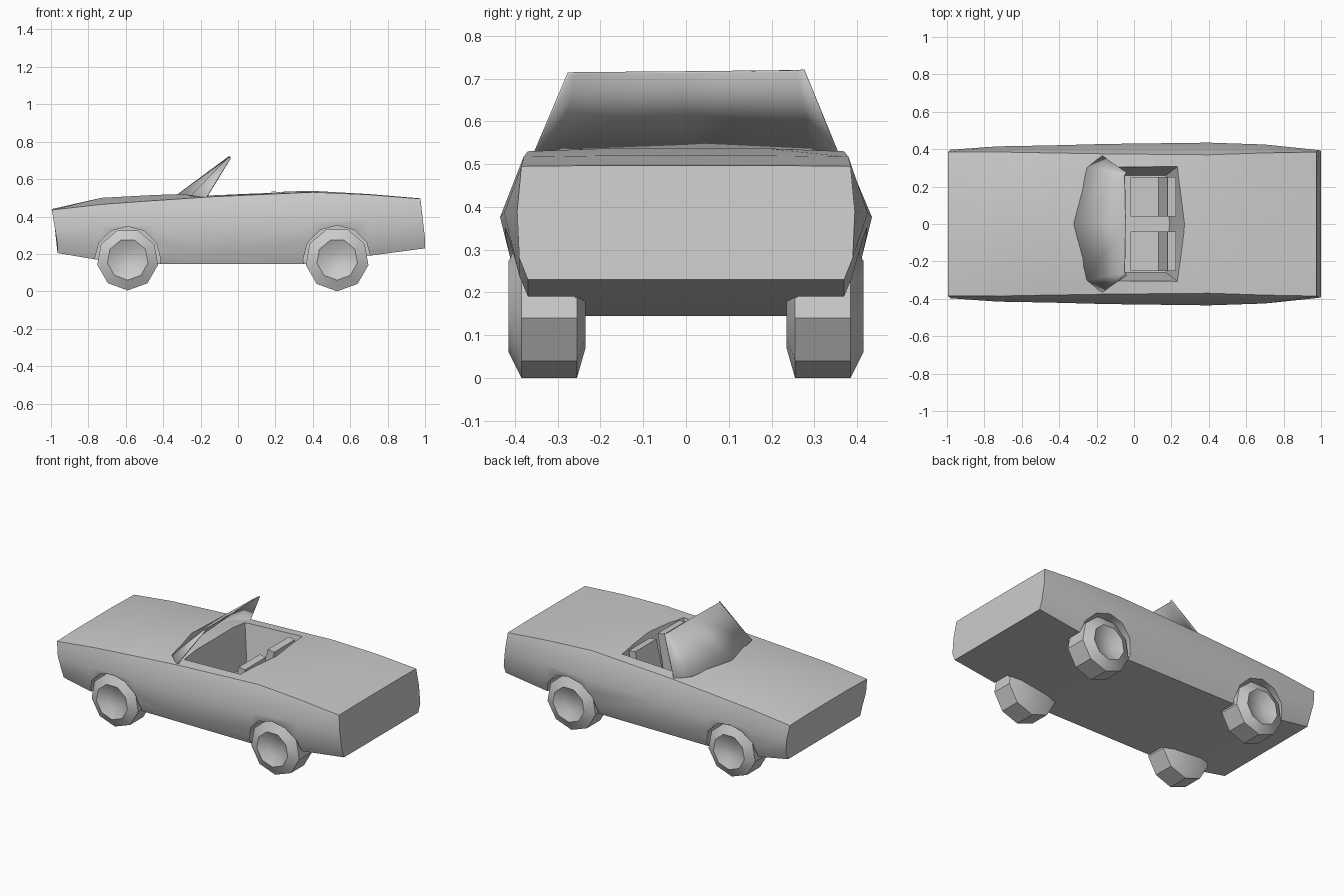
import bpy, bmesh, math
from mathutils import Matrix

if "Cube" in bpy.data.objects:
    bpy.data.objects.remove(bpy.data.objects["Cube"])


def make_object(name, bm, angle=35):
    bmesh.ops.recalc_face_normals(bm, faces=bm.faces)
    mesh = bpy.data.meshes.new(name)
    bm.to_mesh(mesh)
    bm.free()
    ob = bpy.data.objects.new(name, mesh)
    bpy.context.collection.objects.link(ob)
    smooth(ob, angle)
    return ob


def activate(ob):
    bpy.ops.object.select_all(action='DESELECT')
    ob.select_set(True)
    bpy.context.view_layer.objects.active = ob


def smooth(ob, angle=35):
    activate(ob)
    bpy.ops.object.shade_smooth_by_angle(angle=math.radians(angle))


def loft(name, rings, closed=True, caps=True, angle=35):
    bm = bmesh.new()
    rows = [[bm.verts.new(p) for p in ring] for ring in rings]
    n = len(rows[0])
    for a, b in zip(rows, rows[1:]):
        for i in range(n if closed else n - 1):
            j = (i + 1) % n
            bm.faces.new((a[i], a[j], b[j], b[i]))
    if caps:
        bm.faces.new(rows[0])
        bm.faces.new(rows[-1])
    return make_object(name, bm, angle)


def cut(ob, cutter):
    cutter.hide_render = True
    activate(ob)
    mod = ob.modifiers.new("cut", 'BOOLEAN')
    mod.operation, mod.solver, mod.object = 'DIFFERENCE', 'EXACT', cutter
    bpy.ops.object.modifier_apply(modifier=mod.name)
    bpy.data.objects.remove(cutter)


def section(top_x, low_x, z_low, z_top, z_edge, w_edge, w_mid, w_low):
    """Symmetric body cross-section, mirrored about y = 0."""
    z_mid = z_low + 0.6 * (z_edge - z_low)
    mid_x = (top_x + low_x) / 2
    half = [(top_x, w_edge * 0.5, z_top), (top_x, w_edge, z_edge),
            (mid_x, w_mid, z_mid), (low_x, w_low + 0.02, z_low + 0.05),
            (low_x, w_low, z_low)]
    return half + [(x, -y, z) for x, y, z in reversed(half)]


# Body shell lofted from nose to tail
body = loft("body", [section(*s) for s in (
    (-0.995, -0.965, 0.205, 0.44, 0.435, 0.385, 0.397, 0.36),
    (-0.73, -0.73, 0.165, 0.50, 0.465, 0.385, 0.415, 0.37),
    (-0.45, -0.45, 0.145, 0.515, 0.485, 0.38, 0.42, 0.37),
    (-0.15, -0.15, 0.145, 0.525, 0.505, 0.375, 0.428, 0.37),
    (0.40, 0.40, 0.145, 0.537, 0.53, 0.37, 0.435, 0.37),
    (0.70, 0.70, 0.19, 0.52, 0.517, 0.38, 0.425, 0.37),
    (0.975, 1.0, 0.23, 0.497, 0.495, 0.385, 0.395, 0.37))])

# Cockpit opening, narrower toward its floor
cut(body, loft("cockpit_cutter", [
    [(x0, -w, z), (x1, -w, z), (x1 + r, 0, z), (x1, w, z), (x0, w, z)]
    for x0, x1, r, w, z in ((-0.12, 0.17, 0.02, 0.26, 0.27),
                            (-0.18, 0.25, 0.04, 0.32, 0.60))]))

# Wheel arches and faceted wheels
for end, cx, radius, sides in (("front", -0.59, 0.165, 9), ("rear", 0.53, 0.17, 9)):
    for side, s in (("left", 1), ("right", -1)):
        def ring(r, y, n, turn=0.0, lift=0.0):
            return [(cx + r * math.cos(2 * math.pi * i / n + turn), s * y,
                     0.17 + lift + r * math.sin(2 * math.pi * i / n + turn))
                    for i in range(n)]
        cut(body, loft("arch_cutter", [ring(radius + 0.012, 0.26, 12),
                                       ring(radius + 0.012, 0.50, 12)]))
        turn = -math.pi / 2
        loft(end + "_" + side + "_wheel",
             [ring(0.10, 0.235, sides, turn), ring(radius, 0.255, sides, turn),
              ring(radius, 0.385, sides, turn), ring(0.11, 0.415, sides, turn),
              ring(0.05, 0.385, sides, turn)])
smooth(body, 35)

# Raked windscreen, curved at the base
base = [(-0.17, -0.365, 0.50), (-0.25, -0.30, 0.512), (-0.32, 0, 0.518),
        (-0.25, 0.30, 0.512), (-0.17, 0.365, 0.50)]
top = [(-0.04, -0.275, 0.712), (-0.05, -0.26, 0.713), (-0.045, 0, 0.715),
       (-0.05, 0.26, 0.718), (-0.04, 0.275, 0.72)]
screen = loft("windscreen", [base, top], closed=False, caps=False, angle=50)
activate(screen)
thick = screen.modifiers.new("thickness", 'SOLIDIFY')
thick.thickness = 0.006
thick.offset = 0

# Bucket seats: an L profile swept across the car
for side, cy in (("left", 0.145), ("right", -0.145)):
    profile = [(-0.02, 0.27), (-0.02, 0.34), (0.13, 0.33), (0.18, 0.535),
               (0.225, 0.53), (0.18, 0.27)]
    loft(side + "_seat", [[(x, cy + d, z) for x, z in profile]
                          for d in (-0.105, 0.105)])
